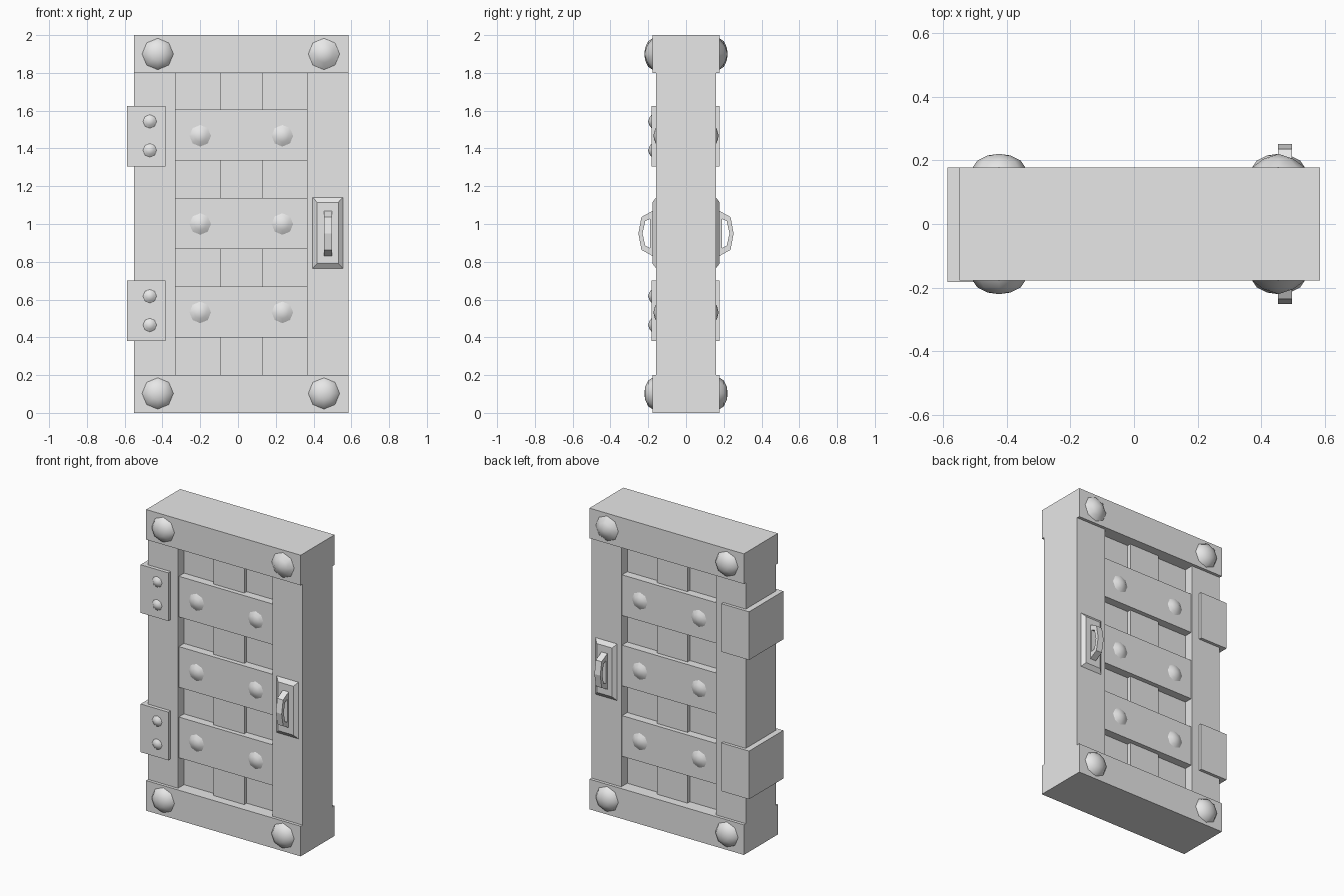
import bpy
import bmesh
from math import sin, cos, pi

cube = bpy.data.objects.get("Cube")
if cube:
    bpy.data.objects.remove(cube)

GREY = (0.8, 0.8, 0.8, 1)
grey = bpy.data.materials.new("plain grey")
grey.use_nodes = True
grey.diffuse_color = GREY
grey.node_tree.nodes["Principled BSDF"].inputs["Base Color"].default_value = GREY


def finish(name, bm, smooth=False):
    bmesh.ops.recalc_face_normals(bm, faces=bm.faces)
    for f in bm.faces:
        f.smooth = smooth
    mesh = bpy.data.meshes.new(name)
    bm.to_mesh(mesh)
    bm.free()
    mesh.materials.append(grey)
    ob = bpy.data.objects.new(name, mesh)
    bpy.context.collection.objects.link(ob)
    return ob


def box(name, x, y, z):
    """Box from (low, high) ranges on each axis."""
    bm = bmesh.new()
    bmesh.ops.create_cube(bm, size=1)
    for v in bm.verts:
        v.co = [lo + (hi - lo) * (c + 0.5) for c, (lo, hi) in zip(v.co, (x, y, z))]
    return finish(name, bm)


def dome(name, x, z, base, rings, tip, side):
    """Eight-sided stud on the face at depth base; rings are (radius, height)."""
    bm = bmesh.new()
    loops = []
    for r, h in rings:
        loops.append([bm.verts.new((x + r * sin(i * pi / 4), side * (base + h),
                                    z + r * cos(i * pi / 4))) for i in range(8)])
    top = bm.verts.new((x, side * (base + tip), z))
    for a, b in zip(loops, loops[1:]):
        for i in range(8):
            j = (i + 1) % 8
            bm.faces.new((a[i], a[j], b[j], b[i]))
    for i in range(8):
        bm.faces.new((loops[-1][i], loops[-1][(i + 1) % 8], top))
    return finish(name, bm, True)


def lens(name, x, z, base, radius, tip, side):
    return dome(name, x, z, base, [(radius, 0), (radius * 0.58, tip * 0.62)], tip, side)


L, R = -0.55, 0.585          # door edges
IL, IR = -0.33, 0.365        # panel edges

# Frame
box("bottom_rail", (L, R), (-0.178, 0.178), (0, 0.2))
box("top_rail", (L, R), (-0.178, 0.178), (1.8, 2))
box("hinge_stile", (L, IL), (-0.158, 0.158), (0.2, 1.8))
box("handle_stile", (IR, R), (-0.158, 0.158), (0.2, 1.8))

# Upright planks, the middle one thicker
for name, x0, x1, d in (("right_plank", IL, -0.095, 0.095),
                        ("middle_plank", -0.095, 0.13, 0.12),
                        ("left_plank", 0.13, IR, 0.095)):
    box(name, (x0, x1), (-d, d), (0.2, 1.8))

# Cross boards with shallow studs on both sides
for z in (0.535, 1.003, 1.47):
    box("cross_board", (IL, IR), (-0.15, 0.15), (z - 0.135, z + 0.135))
    for x in (-0.2, 0.235):
        for side in (-1, 1):
            lens("board_stud", x, z - 0.003, 0.15, 0.057, 0.023, side)

# Large corner studs; the upper left one is shallower
for side in (-1, 1):
    for x in (-0.425, 0.455):
        for z in (0.103, 1.9):
            if x > 0 and z > 1:
                lens("flat_corner_stud", x, z, 0.178, 0.083, 0.043, side)
            else:
                dome("corner_stud", x, z, 0.178,
                     [(0.083, 0), (0.068, 0.022), (0.035, 0.038)], 0.043, side)

# Hinges wrapped round the edge, studded at the front
for z in (0.54, 1.465):
    box("hinge", (-0.588, -0.385), (-0.182, 0.178), (z - 0.16, z + 0.16))
    for dz in (-0.075, 0.078):
        lens("hinge_stud", -0.467, z + dz, 0.182, 0.036, 0.019, -1)


def handle_plate(side):
    """Chamfered plate."""
    bm = bmesh.new()
    bmesh.ops.create_cube(bm, size=1)
    for v in bm.verts:
        outer = v.co.y < 0
        w, h = (0.08, 0.188) if outer else (0.056, 0.162)
        v.co = (0.475 + 2 * w * v.co.x, side * (0.158 if outer else 0.178),
                0.953 + 2 * h * v.co.z)
    finish("handle_plate", bm)


def handle(side):
    """Angular grip made by sweeping a flat strip between two outlines."""
    outer = [(0.172, 1.072), (0.236, 1.037), (0.252, 0.95), (0.236, 0.863), (0.172, 0.828)]
    inner = [(0.172, 1.035), (0.216, 1.015), (0.23, 0.95), (0.216, 0.885), (0.172, 0.865)]
    bm = bmesh.new()
    rows = []
    for (oy, oz), (iy, iz) in zip(outer, inner):
        rows.append([bm.verts.new(p) for p in (
            (0.454, side * oy, oz), (0.497, side * oy, oz),
            (0.497, side * iy, iz), (0.454, side * iy, iz))])
    for a, b in zip(rows, rows[1:]):
        for i in range(4):
            j = (i + 1) % 4
            bm.faces.new((a[i], a[j], b[j], b[i]))
    bm.faces.new(rows[0])
    bm.faces.new(rows[-1])
    finish("handle_grip", bm)
    box("handle_back", (0.454, 0.497), sorted((side * 0.17, side * 0.19)), (0.838, 1.062))


for side in (-1, 1):
    handle_plate(side)
    handle(side)
